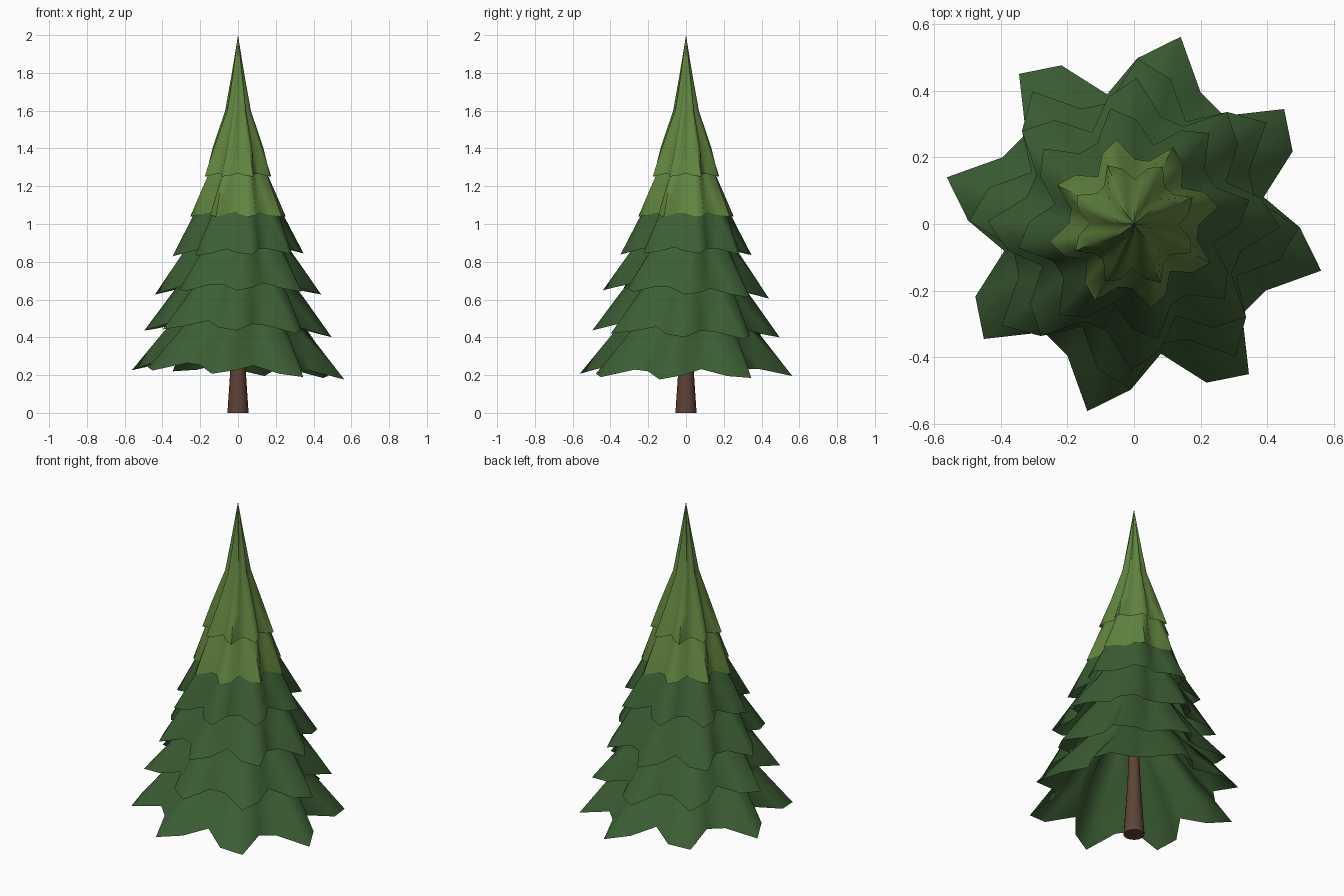
import bpy, math

old = bpy.data.objects.get("Cube")
if old:
    bpy.data.objects.remove(old)


def material(name, rgb):
    m = bpy.data.materials.new(name)
    m.use_nodes = True
    m.diffuse_color = (*rgb, 1)
    m.node_tree.nodes["Principled BSDF"].inputs["Base Color"].default_value = (*rgb, 1)
    return m


dark_green = material("dark green", (0.045, 0.112, 0.034))
light_green = material("light green", (0.12, 0.232, 0.05))
bark_brown = material("bark brown", (0.11, 0.056, 0.038))

SEGMENTS = 28
PLEAT_COUNT = 8
TWIST = 32  # degrees the pleats turn per unit of height
# Radius scale and height above the hem
SKIRT = ((1, 0), (0.69, 0.21), (0.31, 0.45), (0.06, 0.7))
CROWN = ((1, 0), (0.73, 0.15), (0.36, 0.35), (0.17, 0.55), (0, 0.75))


def build(name, rings, mat, cap=False):
    """Join equal rings of points into a smooth shell."""
    n = len(rings[0])
    verts = [p for ring in rings for p in ring]
    faces = [(a * n + i, a * n + (i + 1) % n, (a + 1) * n + (i + 1) % n, (a + 1) * n + i)
             for a in range(len(rings) - 1) for i in range(n)]
    if cap:
        faces.append(tuple(reversed(range(n))))
    mesh = bpy.data.meshes.new(name)
    mesh.from_pydata(verts, [], faces)
    mesh.materials.append(mat)
    obj = bpy.data.objects.new(name, mesh)
    bpy.context.collection.objects.link(obj)
    bpy.ops.object.select_all(action="DESELECT")
    obj.select_set(True)
    bpy.context.view_layer.objects.active = obj
    bpy.ops.object.shade_smooth_by_angle(angle=math.radians(80))


def tier(name, radius, hem, tilt, profile, mat):
    """A pleated skirt of branches, with drooping tips and a tilt in x and y."""
    rings = []
    for scale, rise in profile:
        ring = []
        phase = math.radians(-11.8 + TWIST * (hem + rise - 0.2))
        for i in range(SEGMENTS):
            a = math.radians(-14) + math.tau * i / SEGMENTS
            pleat = 0.84 + 0.16 * math.cos(PLEAT_COUNT * (a - phase))
            r = radius * scale * pleat
            lift = (1 - pleat) * 0.3 * radius
            lift -= tilt[0] * math.cos(a) + tilt[1] * math.sin(a)
            ring.append((r * math.cos(a), r * math.sin(a), hem + rise + lift * scale))
        rings.append(ring)
    build(name, rings, mat)


# Branch tiers from the ground up
tier("branch_tier_1", 0.584, 0.2, (0.025, 0), SKIRT, dark_green)
tier("branch_tier_2", 0.507, 0.415, (0.018, 0.018), SKIRT, dark_green)
tier("branch_tier_3", 0.446, 0.625, (0, 0.022), SKIRT, dark_green)
tier("branch_tier_4", 0.36, 0.835, (-0.008, 0), SKIRT, dark_green)
tier("branch_tier_5", 0.263, 1.037, (0, 0), SKIRT, light_green)
tier("crown", 0.196, 1.25, (0, 0), CROWN, light_green)

# Tapered trunk
trunk = [[(r * math.cos(math.tau * i / 16), r * math.sin(math.tau * i / 16), z)
          for i in range(16)] for r, z in ((0.056, 0), (0.036, 0.3), (0.01, 0.9))]
build("trunk", trunk, bark_brown, cap=True)
